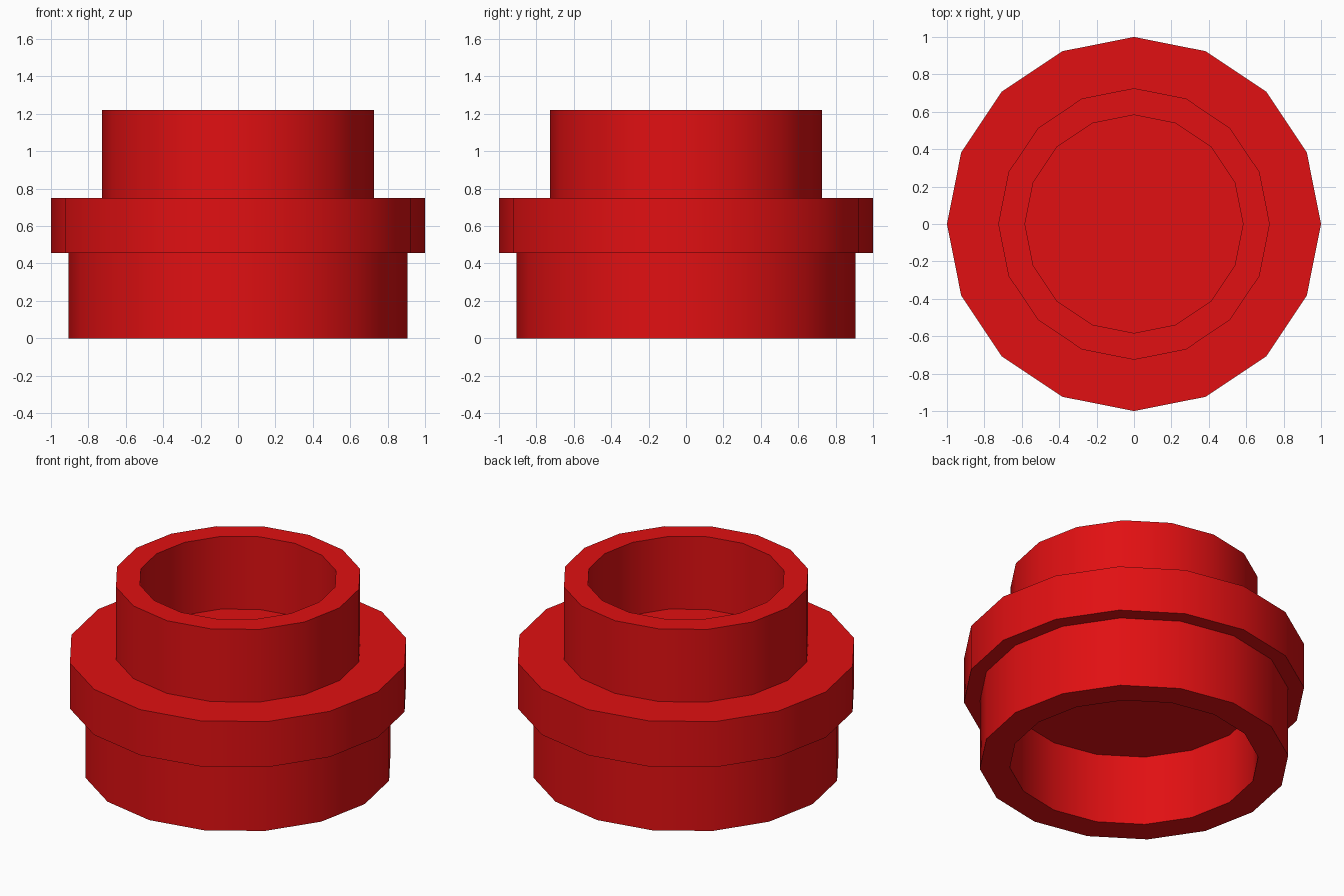
import bpy, bmesh, math

if "Cube" in bpy.data.objects:
    bpy.data.objects.remove(bpy.data.objects["Cube"])

SIDES = 16

# Half cross-section (radius, height), from the underside recess to the cup floor
profile = [
    (0.0, 0.455), (0.73, 0.455), (0.73, 0.0),      # underside recess
    (0.907, 0.0), (0.907, 0.455),                  # base wall
    (1.0, 0.455), (1.0, 0.75),                     # flange
    (0.726, 0.75), (0.726, 1.22),                  # collar outside
    (0.583, 1.22), (0.583, 0.75), (0.0, 0.75),     # collar inside and floor
]


def lathe(name, points):
    bm = bmesh.new()
    rings = []
    for r, z in points:
        if r == 0:
            rings.append([bm.verts.new((0, 0, z))])
        else:
            angles = [2 * math.pi * i / SIDES for i in range(SIDES)]
            rings.append([bm.verts.new((r * math.cos(a), r * math.sin(a), z)) for a in angles])
    for a, b in zip(rings, rings[1:]):
        for i in range(SIDES):
            j = (i + 1) % SIDES
            quad = [a[i % len(a)], a[j % len(a)], b[j % len(b)], b[i % len(b)]]
            bm.faces.new(list(dict.fromkeys(quad)))
    bmesh.ops.recalc_face_normals(bm, faces=bm.faces[:])
    mesh = bpy.data.meshes.new(name)
    bm.to_mesh(mesh)
    bm.free()
    obj = bpy.data.objects.new(name, mesh)
    bpy.context.collection.objects.link(obj)
    return obj


# Round flanged body with a hollow collar
body = lathe("flanged_round_body", profile)
red = bpy.data.materials.new("red")
red.diffuse_color = (0.75, 0.005, 0.006, 1)
red.use_nodes = True
red.node_tree.nodes["Principled BSDF"].inputs["Base Color"].default_value = red.diffuse_color
body.data.materials.append(red)

# Smooth around the walls, crisp at the rims
bpy.context.view_layer.objects.active = body
body.select_set(True)
bpy.ops.object.shade_smooth_by_angle(angle=math.radians(30))
